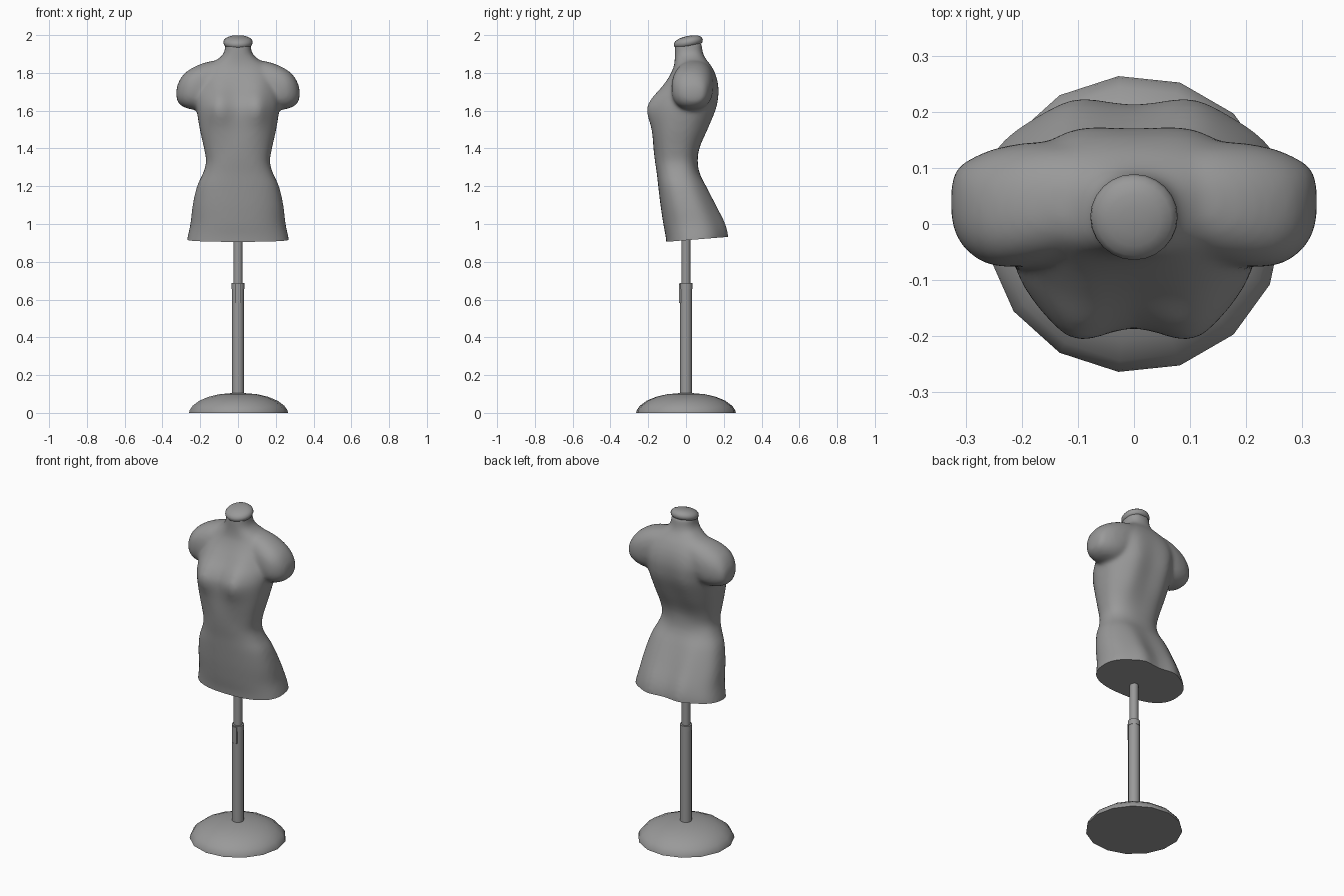
import bpy, bmesh, math
from mathutils import Vector, Matrix

cube = bpy.data.objects.get("Cube")
if cube:
    bpy.data.objects.remove(cube, do_unlink=True)

grey = bpy.data.materials.new("mid grey")
grey.use_nodes = True
grey.diffuse_color = (0.32, 0.32, 0.32, 1)
grey.node_tree.nodes["Principled BSDF"].inputs["Base Color"].default_value = grey.diffuse_color


def add_object(name, bm, angle=40):
    bmesh.ops.recalc_face_normals(bm, faces=bm.faces)
    mesh = bpy.data.meshes.new(name)
    bm.to_mesh(mesh)
    bm.free()
    mesh.materials.append(grey)
    obj = bpy.data.objects.new(name, mesh)
    bpy.context.collection.objects.link(obj)
    bpy.ops.object.select_all(action='DESELECT')
    obj.select_set(True)
    bpy.context.view_layer.objects.active = obj
    bpy.ops.object.shade_smooth_by_angle(angle=math.radians(angle))
    return obj


def loft(bm, rings):
    """Skin a list of point rings and close both ends."""
    loops = [[bm.verts.new(p) for p in ring] for ring in rings]
    for a, b in zip(loops, loops[1:]):
        for i in range(len(a)):
            j = (i + 1) % len(a)
            bm.faces.new((a[i], a[j], b[j], b[i]))
    bm.faces.new(loops[0])
    bm.faces.new(loops[-1])


def lathe(bm, profile, sides):
    loft(bm, [[(r * math.cos(math.tau * i / sides), r * math.sin(math.tau * i / sides), z)
               for i in range(sides)] for r, z in profile])


def spline(rows, steps=4):
    """Catmull-Rom rows in between the given ones."""
    out = []
    for k in range(len(rows) - 1):
        p = [rows[max(0, min(len(rows) - 1, k + d))] for d in (-1, 0, 1, 2)]
        for s in range(steps):
            t = s / steps
            out.append([0.5 * (2 * b + (c - a) * t + (2 * a - 5 * b + 4 * c - d) * t * t
                               + (3 * b - a - 3 * c + d) * t ** 3) for a, b, c, d in zip(*p)])
    return out + [rows[-1]]


def spow(v, e):
    return math.copysign(abs(v) ** e, v)


def body_ring(z, w, front, back, mid, bust, rear, n=64):
    """Rounded section with twin swellings at the front and back."""
    ring = []
    for i in range(n):
        t = math.tau * i / n
        c, s = spow(math.cos(t), 0.82), spow(math.sin(t), 0.82)
        x = w * c
        lobe = math.exp(-((abs(x) - 0.105) / 0.06) ** 2) * min(1, abs(s) * 1.5)
        y = mid + (s * (back - mid) + lobe * rear if s > 0 else s * (mid - front) - lobe * bust)
        ring.append((x, y, z))
    return ring


# Torso sections: height, half width, front, back, widest y, bust, rear swelling
sections = [
    (0.86, 0.278, -0.10, 0.205, 0.05, 0, 0.015),
    (0.93, 0.267, -0.107, 0.212, 0.05, 0, 0.018),
    (1.00, 0.252, -0.12, 0.195, 0.04, 0, 0.02),
    (1.10, 0.240, -0.135, 0.150, 0.01, 0, 0.015),
    (1.20, 0.217, -0.147, 0.104, -0.02, 0, 0.008),
    (1.27, 0.185, -0.155, 0.072, -0.04, 0, 0),
    (1.33, 0.169, -0.164, 0.062, -0.05, 0, 0),
    (1.40, 0.180, -0.172, 0.070, -0.05, 0, 0.005),
    (1.50, 0.202, -0.178, 0.110, -0.04, 0.012, 0.012),
    (1.60, 0.218, -0.184, 0.150, -0.02, 0.035, 0.014),
    (1.66, 0.222, -0.164, 0.165, 0.0, 0.032, 0.012),
    (1.72, 0.220, -0.124, 0.170, 0.03, 0.018, 0.008),
    (1.78, 0.205, -0.088, 0.160, 0.04, 0.006, 0.004),
    (1.83, 0.172, -0.066, 0.138, 0.05, 0, 0),
    (1.865, 0.120, -0.060, 0.112, 0.04, 0, 0),
    (1.89, 0.086, -0.059, 0.095, 0.02, 0, 0),
    (1.92, 0.070, -0.059, 0.087, 0.014, 0, 0),
    (1.96, 0.068, -0.058, 0.084, 0.012, 0, 0),
]
bm = bmesh.new()
loft(bm, [body_ring(*row) for row in spline(sections)])

# Arm stumps: x, lowest z, highest z, front y, back y
stump = [(0.06, 1.68, 1.86, -0.04, 0.13), (0.12, 1.64, 1.865, -0.06, 0.145),
         (0.19, 1.605, 1.85, -0.075, 0.145), (0.25, 1.607, 1.822, -0.075, 0.134),
         (0.29, 1.62, 1.79, -0.055, 0.117), (0.315, 1.64, 1.75, -0.025, 0.10),
         (0.326, 1.665, 1.715, 0.01, 0.07)]
for side in (1, -1):
    rings = []
    for x, lo, hi, front, back in spline(stump):
        rings.append([(side * x, (front + back) / 2 + (back - front) / 2 * spow(math.cos(a), 0.85),
                       (lo + hi) / 2 + (hi - lo) / 2 * spow(math.sin(a), 0.85))
                      for a in [math.tau * i / 32 for i in range(32)]])
    loft(bm, rings)
torso = add_object("torso", bm)

# Fuse and soften the body, then trim the hem flat
remesh = torso.modifiers.new("fuse", 'REMESH')
remesh.mode = 'VOXEL'
remesh.voxel_size = 0.011
soften = torso.modifiers.new("soften", 'SMOOTH')
soften.factor = 0.5
soften.iterations = 12
fused = bpy.data.meshes.new_from_object(torso.evaluated_get(bpy.context.evaluated_depsgraph_get()))
bpy.data.objects.remove(torso, do_unlink=True)
bm = bmesh.new()
bm.from_mesh(fused)
bpy.data.meshes.remove(fused)
cut = bmesh.ops.bisect_plane(bm, geom=bm.verts[:] + bm.edges[:] + bm.faces[:],
                             plane_co=Vector((0, 0, 0.914)), plane_no=Vector((0, 0.08, -1)),
                             clear_outer=True)
rim = [e for e in cut["geom_cut"] if isinstance(e, bmesh.types.BMEdge)]
bmesh.ops.contextual_create(bm, geom=rim)
add_object("torso", bm)

# Neck cap, tipped forward
bm = bmesh.new()
lathe(bm, [(0.064, -0.026), (0.073, -0.02), (0.078, -0.008), (0.076, 0.004), (0.066, 0.015),
           (0.047, 0.023), (0.025, 0.027), (0.004, 0.028)], 24)
bm.transform(Matrix.Translation((0, 0.011, 1.967)) @ Matrix.Rotation(math.radians(12), 4, 'X'))
add_object("neck_cap", bm, 60)

# Stand
bm = bmesh.new()
lathe(bm, [(0.265, 0), (0.262, 0.014), (0.245, 0.038), (0.21, 0.064), (0.16, 0.085),
           (0.10, 0.099), (0.03, 0.105)], 15)
add_object("base", bm)
for name, radius, low, high in (("lower_pole", 0.032, 0.09, 0.685), ("upper_pole", 0.024, 0.66, 0.96)):
    bm = bmesh.new()
    lathe(bm, [(radius, low), (radius, high)], 16)
    add_object(name, bm)

# Height clamp on the lower pole
bm = bmesh.new()
lathe(bm, [(0.034, 0.655), (0.034, 0.687)], 16)
add_object("clamp_collar", bm)
bm = bmesh.new()
bmesh.ops.create_cube(bm, size=1, matrix=Matrix.Translation((0, -0.022, 0.632))
                      @ Matrix.Diagonal((0.03, 0.03, 0.1, 1)))
add_object("clamp_lug", bm)
